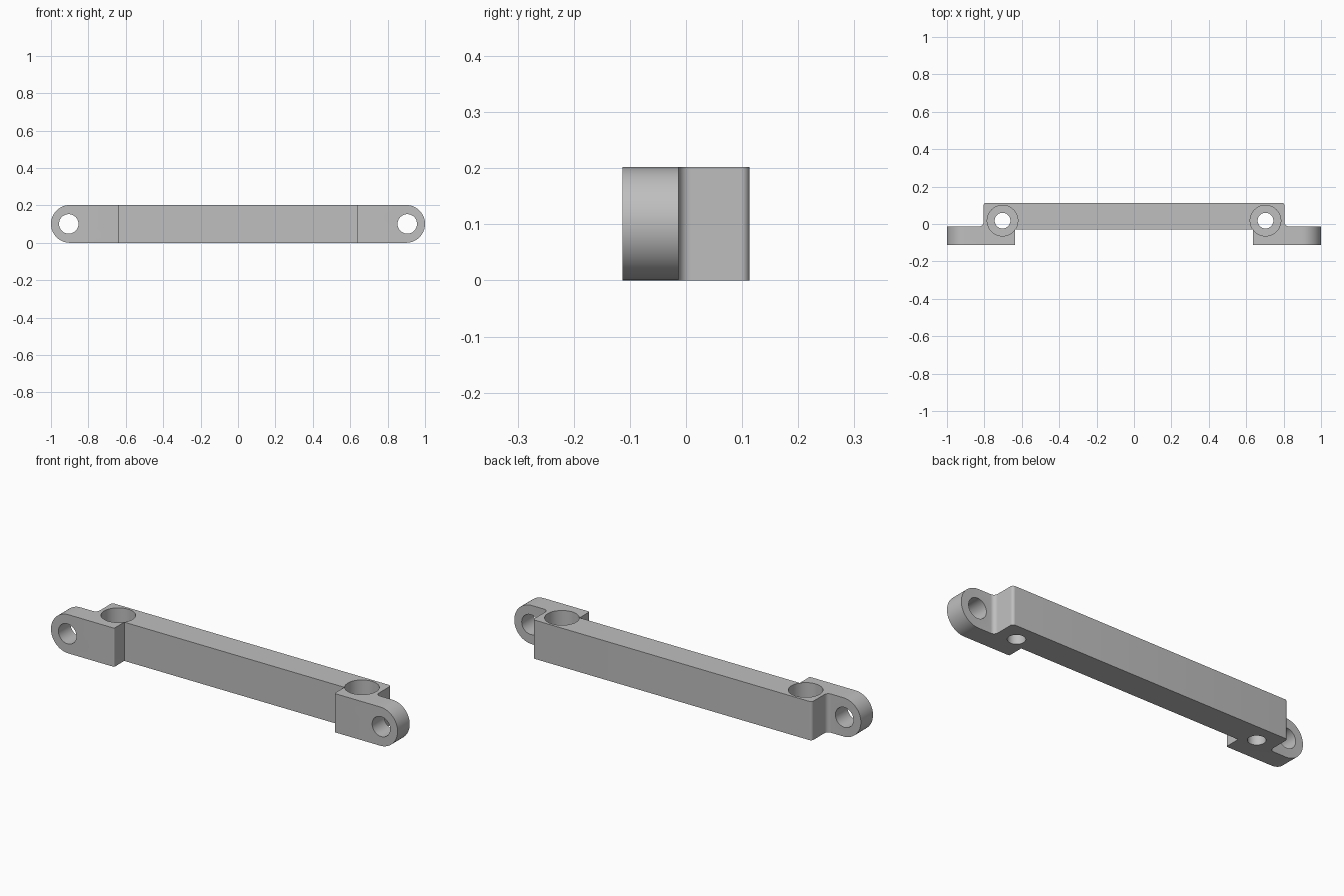
import bpy, bmesh
from math import pi, cos, sin, radians
from mathutils import Matrix, Vector

cube = bpy.data.objects.get("Cube")
if cube:
    bpy.data.objects.remove(cube)

HEIGHT = 0.202
MID = HEIGHT / 2

grey = bpy.data.materials.new("grey plastic")
grey.use_nodes = True
colour = (0.52, 0.52, 0.52, 1)
grey.diffuse_color = colour
grey.node_tree.nodes["Principled BSDF"].inputs["Base Color"].default_value = colour


def prism(name, outline, depth, matrix=Matrix()):
    """Extrude a 2D outline along local z."""
    bm = bmesh.new()
    face = bm.faces.new([bm.verts.new((x, y, 0)) for x, y in outline])
    top = bmesh.ops.extrude_face_region(bm, geom=[face])["geom"]
    bmesh.ops.translate(bm, vec=(0, 0, depth),
                        verts=[v for v in top if isinstance(v, bmesh.types.BMVert)])
    bmesh.ops.transform(bm, matrix=matrix, verts=bm.verts)
    bmesh.ops.recalc_face_normals(bm, faces=bm.faces)
    mesh = bpy.data.meshes.new(name)
    bm.to_mesh(mesh)
    bm.free()
    obj = bpy.data.objects.new(name, mesh)
    bpy.context.collection.objects.link(obj)
    mesh.materials.append(grey)
    return obj


def rounded(corners, steps=8):
    """Replace each (x, y, radius) right-angled corner with an arc."""
    points = []
    for i, (x, y, r) in enumerate(corners):
        p = Vector((x, y))
        if not r:
            points.append(p)
            continue
        a = (Vector(corners[i - 1][:2]) - p).normalized() * r
        b = (Vector(corners[(i + 1) % len(corners)][:2]) - p).normalized() * r
        for k in range(steps + 1):
            t = k / steps * pi / 2
            points.append(p + a * (1 - sin(t)) + b * (1 - cos(t)))
    return points


def circle(x, y, r, n=48):
    return [(x + r * cos(2 * pi * k / n), y + r * sin(2 * pi * k / n)) for k in range(n)]


def boolean(target, tool, operation):
    tool.hide_render = True
    mod = target.modifiers.new(operation, "BOOLEAN")
    mod.operation, mod.solver, mod.object = operation, "EXACT", tool
    bpy.context.view_layer.objects.active = target
    bpy.ops.object.modifier_apply(modifier=mod.name)
    bpy.data.objects.remove(tool)


# Plan outline: long bar with a forward-set lug at each end
half = [(0.635, -0.03, 0), (0.635, -0.113, 0.006), (1.0, -0.113, 0),
        (1.0, -0.013, 0), (0.805, -0.013, 0.022), (0.805, 0.113, 0.015)]
corners = half + [(-x, y, r) for x, y, r in reversed(half)]
handle = prism("handle_bar", rounded(corners), HEIGHT)

# Round off the lug ends
along_y = Matrix.Translation((0, 0.3, 0)) @ Matrix.Rotation(radians(90), 4, "X")
arc = [(1 - MID + MID * cos(t), MID + MID * sin(t))
       for t in (pi * (k / 32 - 0.5) for k in range(33))]
stadium = arc + [(-x, z) for x, z in reversed(arc)]
boolean(handle, prism("end_rounding", stadium, 0.6, along_y), "INTERSECT")

# Pivot holes through the lugs, stepped screw holes through the bar
for side in (-1, 1):
    boolean(handle, prism("pivot_cutter", circle(side * 0.905, MID, 0.052), 0.6, along_y),
            "DIFFERENCE")
    for name, radius, base in (("screw_cutter", 0.042, -0.1), ("head_cutter", 0.082, 0.1)):
        boolean(handle, prism(name, circle(side * 0.703, 0.018, radius), 0.4,
                              Matrix.Translation((0, 0, base))), "DIFFERENCE")

bpy.ops.object.select_all(action="DESELECT")
handle.select_set(True)
bpy.context.view_layer.objects.active = handle
bpy.ops.object.shade_smooth_by_angle(angle=radians(30))
